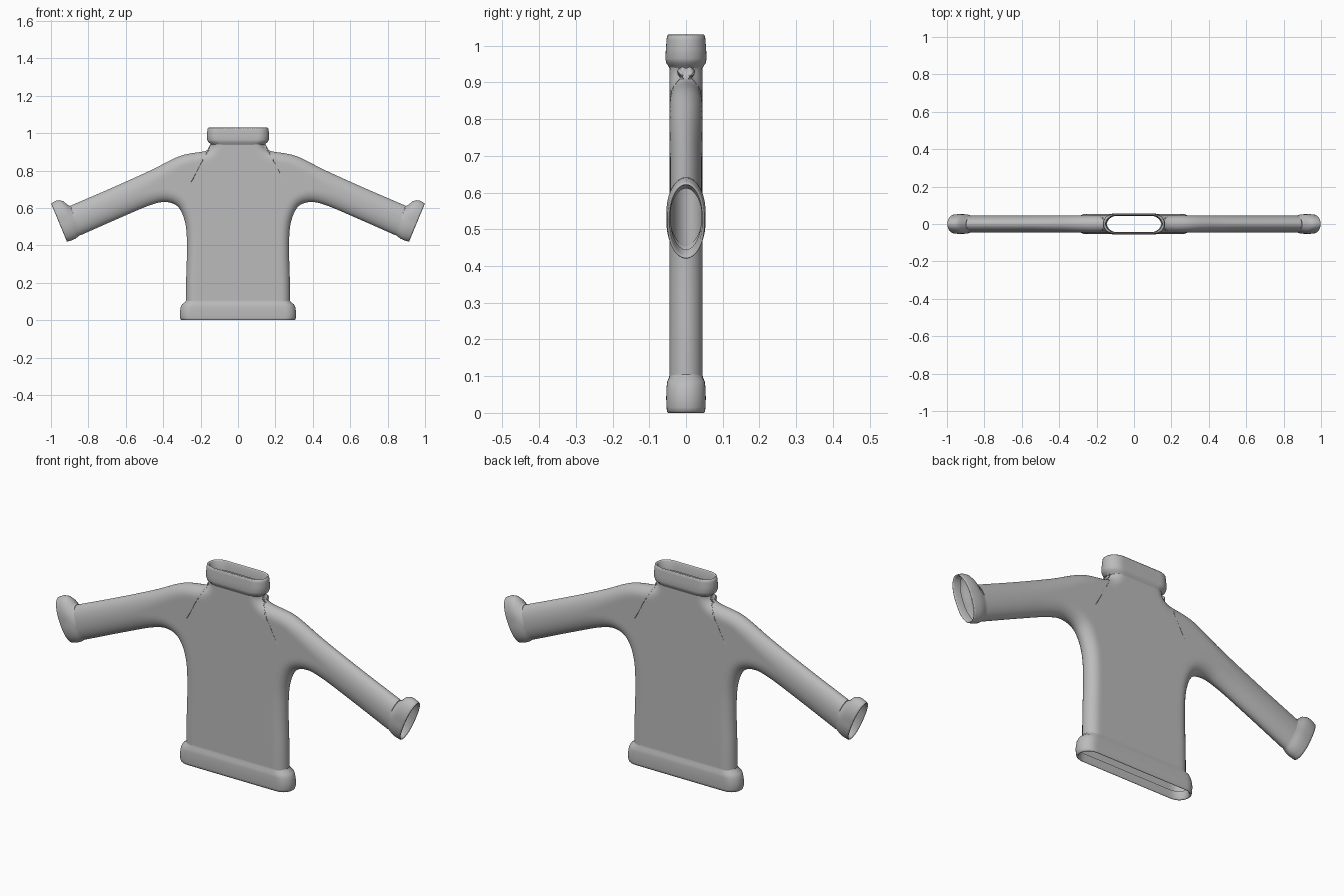
import bpy, bmesh, math
from mathutils import Vector
from mathutils.geometry import intersect_point_line

if "Cube" in bpy.data.objects:
    bpy.data.objects.remove(bpy.data.objects["Cube"])

wool = bpy.data.materials.new("grey wool")
wool.use_nodes = True
GREY = (0.5, 0.5, 0.5, 1)
wool.diffuse_color = GREY
wool.node_tree.nodes["Principled BSDF"].inputs["Base Color"].default_value = GREY

DEPTH = 0.045


def finish(name, rows, closed, mirror=None):
    """Skin a grid of points, shade it smooth and mirror it."""
    bm = bmesh.new()
    grid = [[bm.verts.new(p) for p in row] for row in rows]
    for a, b in zip(grid, grid[1:]):
        for j in range(len(a) if closed else len(a) - 1):
            k = (j + 1) % len(a)
            bm.faces.new((a[j], a[k], b[k], b[j]))
    if closed:
        bmesh.ops.recalc_face_normals(bm, faces=bm.faces)
    mesh = bpy.data.meshes.new(name)
    bm.to_mesh(mesh)
    bm.free()
    mesh.materials.append(wool)
    for f in mesh.polygons:
        f.use_smooth = True
    obj = bpy.data.objects.new(name, mesh)
    bpy.context.collection.objects.link(obj)
    if mirror:
        mod = obj.modifiers.new("mirror", "MIRROR")
        mod.use_axis = mirror
        mod.merge_threshold = 0.0005
    return obj


def spline(points, steps=12):
    """Catmull-Rom curve through 2D points."""
    p = [Vector(q) for q in points]
    p = [2 * p[0] - p[1]] + p + [2 * p[-1] - p[-2]]
    out = []
    for a, b, c, d in zip(p, p[1:], p[2:], p[3:]):
        for i in range(steps):
            t = i / steps
            out.append(0.5 * (2 * b + (c - a) * t + (2 * a - 5 * b + 4 * c - d) * t ** 2
                              + (3 * b - a - 3 * c + d) * t ** 3))
    return out + [p[-2]]


def resample(line, n, warp=lambda t: t):
    """n + 1 points along a polyline, by length."""
    lens = [0]
    for a, b in zip(line, line[1:]):
        lens.append(lens[-1] + (b - a).length)
    out = []
    for i in range(n + 1):
        s, k = warp(i / n) * lens[-1], 0
        while k < len(line) - 2 and lens[k + 1] < s:
            k += 1
        out.append(line[k].lerp(line[k + 1], (s - lens[k]) / (lens[k + 1] - lens[k])))
    return out


def bulge(d, r):
    """Rounded edge profile: 0 at the outline, 1 at distance r and beyond."""
    return math.sqrt(max(0, 1 - (1 - min(1, d / r)) ** 2))


# Outline of the left half: shoulder line and underarm line
shoulder = spline([(.145, .945), (.146, .926), (.178, .904), (.31, .878), (.47, .80),
                   (.685, .703), (.897, .612)])
underarm = spline([(.278, .09), (.277, .22), (.273, .38), (.28, .51), (.318, .603),
                   (.385, .632), (.47, .615), (.63, .548), (.84, .455)])


def edge_distance(p):
    best = 9
    for line in (shoulder, underarm):
        for a, b in zip(line, line[1:]):
            q, t = intersect_point_line(p, a, b)
            q = a.lerp(b, min(1, max(0, t)))
            best = min(best, (q.to_2d() - p).length)
    return best


# Knitted body and sleeves: a quarter panel, mirrored across and front to back
centre = [Vector((0, .09)), Vector((0, .55)), Vector((0, .945))]
split = 36
inner = resample(centre[:2], 12)[:-1] + resample(centre[1:], 10)[:-1]
inner += resample([centre[2], shoulder[0]], 12, lambda t: math.sin(t * math.pi / 2))[:-1]
inner += resample(shoulder[:split + 1], 16)[:-1] + resample(shoulder[split:], 26)
outer = resample(underarm[:split + 1], 12)[:-1] + resample(underarm[split:61], 38)[:-1]
outer += resample(underarm[60:], 26)

COLS = 24
panel = []
for a, b in zip(inner, outer):
    row = []
    for j in range(COLS + 1):
        p = a.lerp(b, (1 - math.cos(math.pi * j / COLS)) / 2)
        r = .05 + .03 * min(1, max(0, (p.x - .25) / .3))
        d = edge_distance(p)
        row.append((p.x, -DEPTH * bulge(d, r) if d > 1e-5 else 0, p.y))
    panel.append(row)
finish("knitted_body", panel, False, (True, True, False))


def band(name, origin, axis, sections, r, mirror=None):
    """Rolled ribbed band; sections are (height, half width, half depth, offset)."""
    origin, axis = Vector(origin), Vector(axis).normalized()
    side = Vector((-axis.y, axis.x))
    n, rows = 40, []
    for h, w, depth, off in sections:
        ring = []
        for k in range(2 * n):
            u = -w * math.cos(math.pi * k / n)
            y = depth * bulge(w - abs(u), r) * (1 if k < n else -1)
            p = origin + axis * h + side * (u + off)
            ring.append((p.x, y, p.y))
        rows.append(ring)
    return finish(name, rows, True, mirror)


# Hem, collar and cuffs
band("hem_band", (0, 0), (0, 1),
     [(.106, .277, .045, 0), (.097, .283, .046, 0), (.086, .298, .051, 0),
      (.07, .306, .053, 0), (.04, .311, .054, 0), (.015, .31, .053, 0),
      (.004, .307, .052, 0), (0, .302, .049, 0), (.006, .297, .046, 0),
      (.04, .293, .044, 0)], .055)
band("collar", (0, 0), (0, 1),
     [(.938, .144, .045, 0), (.946, .15, .049, 0), (.953, .16, .054, 0),
      (.965, .165, .056, 0), (.99, .166, .055, 0), (1.015, .164, .053, 0),
      (1.026, .162, .052, 0), (1.03, .157, .049, 0), (1.024, .152, .046, 0),
      (.98, .149, .044, 0)], .06)
band("cuffs", (.957, .522), (.924, -.383),
     [(-.088, .083, .045, -.023), (-.078, .088, .046, -.017), (-.066, .102, .05, -.006),
      (-.05, .111, .052, -.002), (-.03, .114, .053, 0), (-.01, .112, .051, 0),
      (-.002, .111, .05, 0), (0, .108, .047, 0), (-.006, .104, .044, 0),
      (-.04, .1, .042, 0)], .095, (True, False, False))
